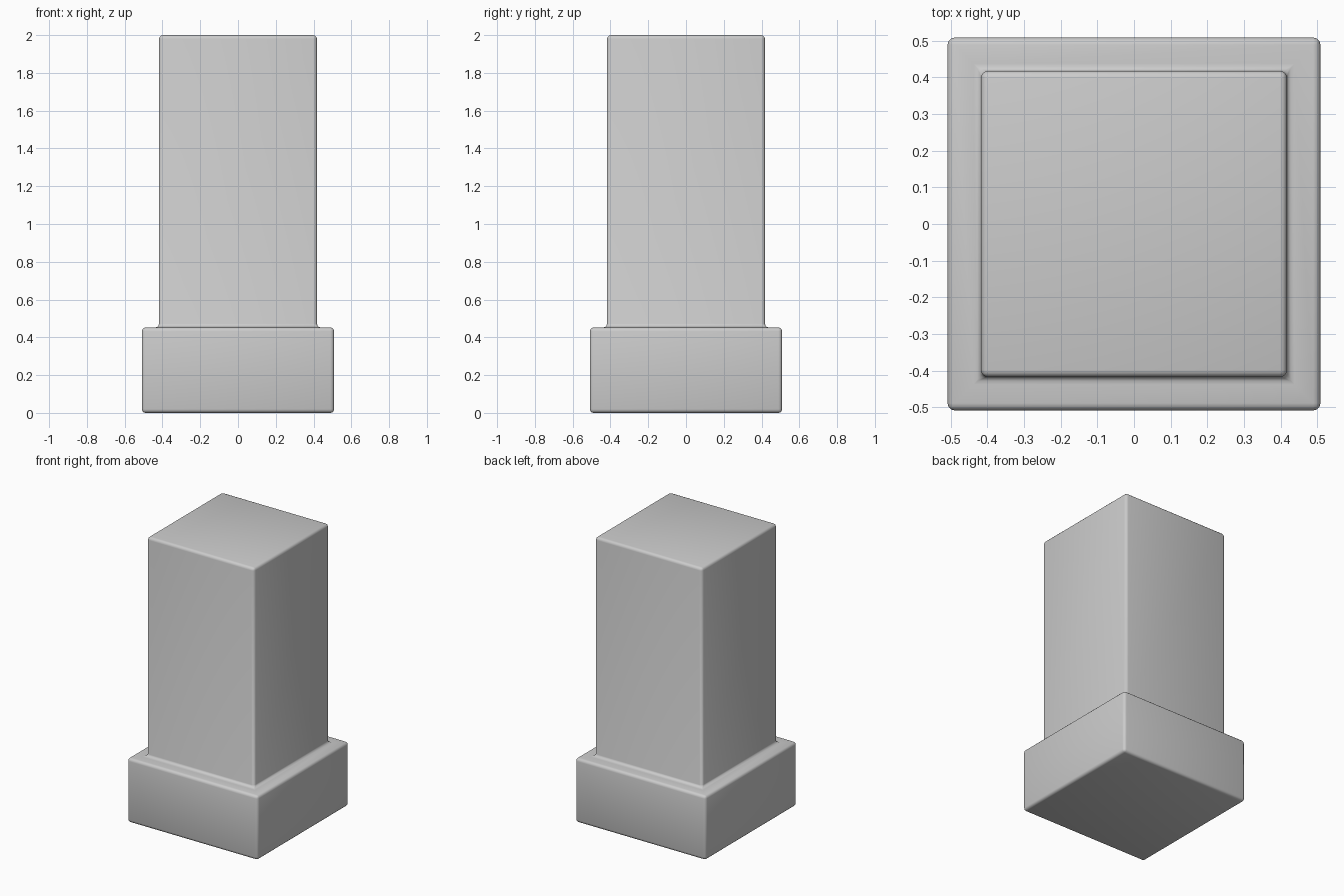
import bpy, bmesh

if "Cube" in bpy.data.objects:
    bpy.data.objects.remove(bpy.data.objects["Cube"])

BASE, SHAFT = 0.509, 0.418      # half widths
LEDGE, TOP = 0.452, 2.0         # heights

bm = bmesh.new()


def square_ring(half, z):
    return [bm.verts.new((x * half, y * half, z))
            for x, y in ((-1, -1), (1, -1), (1, 1), (-1, 1))]


# Stepped square pillar: wide base, ledge, narrower shaft
rings = [square_ring(BASE, 0), square_ring(BASE, LEDGE),
         square_ring(SHAFT, LEDGE), square_ring(SHAFT, TOP)]
for low, high in zip(rings, rings[1:]):
    for i in range(4):
        j = (i + 1) % 4
        bm.faces.new((low[i], low[j], high[j], high[i]))
bm.faces.new(rings[0][::-1])
bm.faces.new(rings[-1])
bmesh.ops.recalc_face_normals(bm, faces=bm.faces[:])
for face in bm.faces:
    face.smooth = True

mesh = bpy.data.meshes.new("pillar")
bm.to_mesh(mesh)
bm.free()
pillar = bpy.data.objects.new("pillar", mesh)
bpy.context.collection.objects.link(pillar)

# Softly rounded edges, including the fillet where the shaft meets the ledge
bevel = pillar.modifiers.new("rounded_edges", 'BEVEL')
bevel.width = 0.02
bevel.segments = 3
bevel.limit_method = 'ANGLE'
